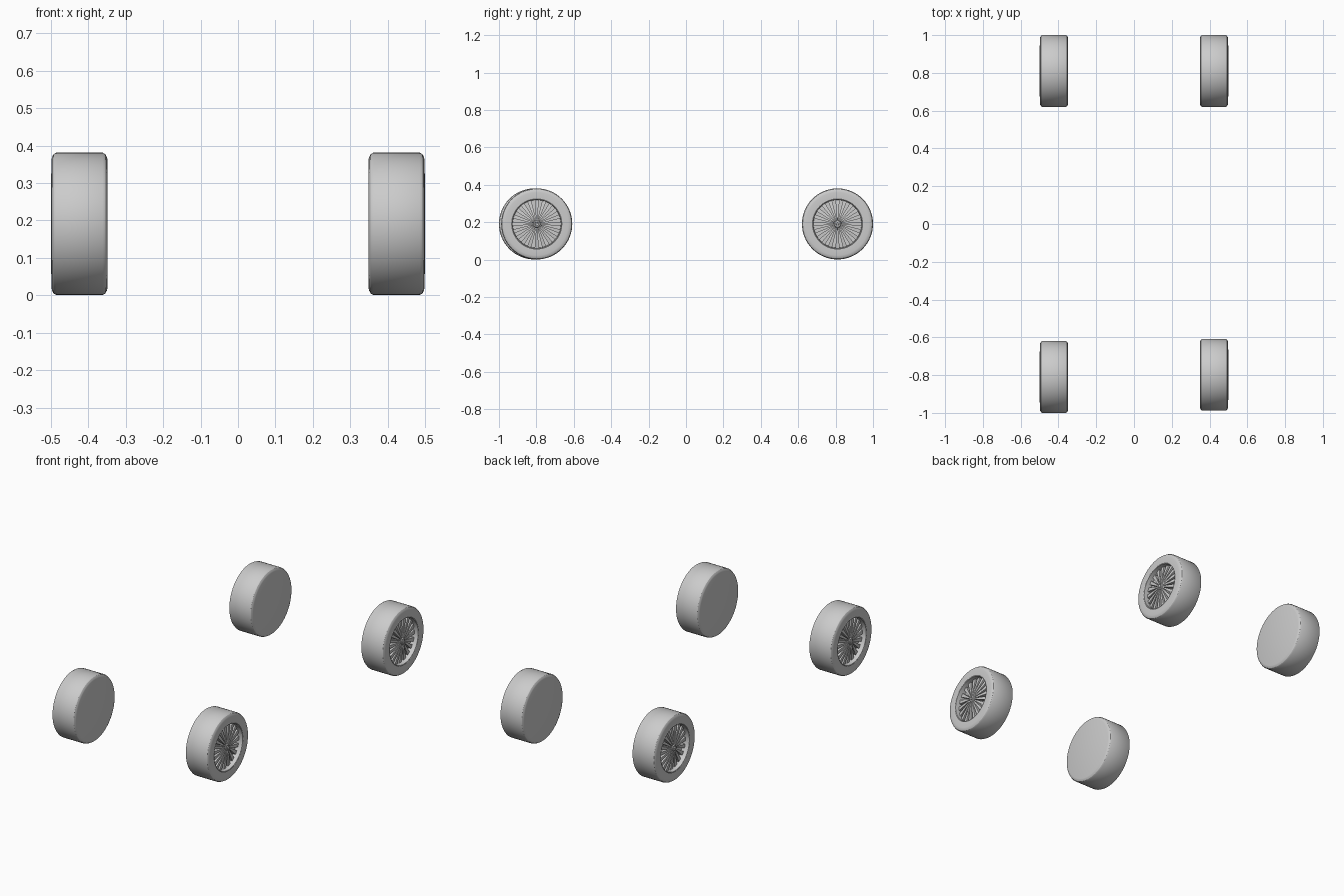
import bpy, bmesh, math
from mathutils import Matrix, Vector

if "Cube" in bpy.data.objects:
    bpy.data.objects.remove(bpy.data.objects["Cube"])

SEGMENTS = 64
SPOKES = 20
AXLE_Z = 0.191


def finish(bm, name, place):
    bmesh.ops.remove_doubles(bm, verts=bm.verts, dist=1e-6)
    bmesh.ops.recalc_face_normals(bm, faces=bm.faces)
    mesh = bpy.data.meshes.new(name)
    bm.to_mesh(mesh)
    bm.free()
    ob = bpy.data.objects.new(name, mesh)
    bpy.context.collection.objects.link(ob)
    ob.matrix_world = place
    bpy.ops.object.select_all(action='DESELECT')
    ob.select_set(True)
    bpy.context.view_layer.objects.active = ob
    bpy.ops.object.shade_smooth_by_angle(angle=math.radians(30))
    return ob


def lathe(name, profile, place, closed=False):
    """Spin (x, radius) points around the axle."""
    bm = bmesh.new()
    verts = [bm.verts.new((x, 0, r)) for x, r in profile]
    pairs = list(zip(verts, verts[1:]))
    if closed:
        pairs.append((verts[-1], verts[0]))
    edges = [bm.edges.new(p) for p in pairs]
    bmesh.ops.spin(bm, geom=verts + edges, cent=(0, 0, 0), axis=(1, 0, 0),
                   angle=2 * math.pi, steps=SEGMENTS)
    return finish(bm, name, place)


def spokes(name, place):
    """Ring of tapered blades, narrow at the hub and wide at the rim."""
    bm = bmesh.new()
    # radius, half width, back x, front x
    stations = [(0.014, 0.0020, 0.030, 0.066), (0.050, 0.0055, 0.030, 0.062),
                (0.129, 0.0110, 0.030, 0.051)]
    for i in range(SPOKES):
        turn = Matrix.Rotation(2 * math.pi * i / SPOKES, 3, 'X')
        rings = [[bm.verts.new(turn @ Vector(c)) for c in
                  ((b, -w, r), (f, -w, r), (f, w, r), (b, w, r))]
                 for r, w, b, f in stations]
        for a, b in zip(rings, rings[1:]):
            for k in range(4):
                n = (k + 1) % 4
                bm.faces.new((a[k], a[n], b[n], b[k]))
        bm.faces.new(rings[0])
        bm.faces.new(rings[-1])
    return finish(bm, name, place)


# Local x = 0 is mid-width; the spoked side faces +x
tyre_profile = [(-0.075, 0), (-0.075, 0.172), (-0.073, 0.179), (-0.069, 0.186),
                (-0.062, 0.190), (0.062, 0.190), (0.069, 0.186),
                (0.073, 0.179), (0.075, 0.168), (0.074, 0.136),
                (0.032, 0.134), (0.032, 0)]
rim_profile = [(0.040, 0.137), (0.074, 0.137), (0.0755, 0.134),
               (0.074, 0.130), (0.040, 0.128)]
hub_profile = [(0.030, 0.021), (0.066, 0.020), (0.070, 0.017), (0.070, 0.011),
               (0.067, 0.010), (0.067, 0.007), (0.073, 0.006), (0.073, 0)]

# Four wheels, spoked faces outward
for label, side, y in (("front_right", 1, -0.798), ("back_right", 1, 0.810),
                       ("front_left", -1, -0.810), ("back_left", -1, 0.810)):
    place = Matrix.Translation((side * 0.4235, y, AXLE_Z))
    if side < 0:
        place = place @ Matrix.Rotation(math.pi, 4, 'Z')
    lathe(label + "_tyre", tyre_profile, place)
    lathe(label + "_rim", rim_profile, place, closed=True)
    spokes(label + "_spokes", place)
    lathe(label + "_hub", hub_profile, place)
